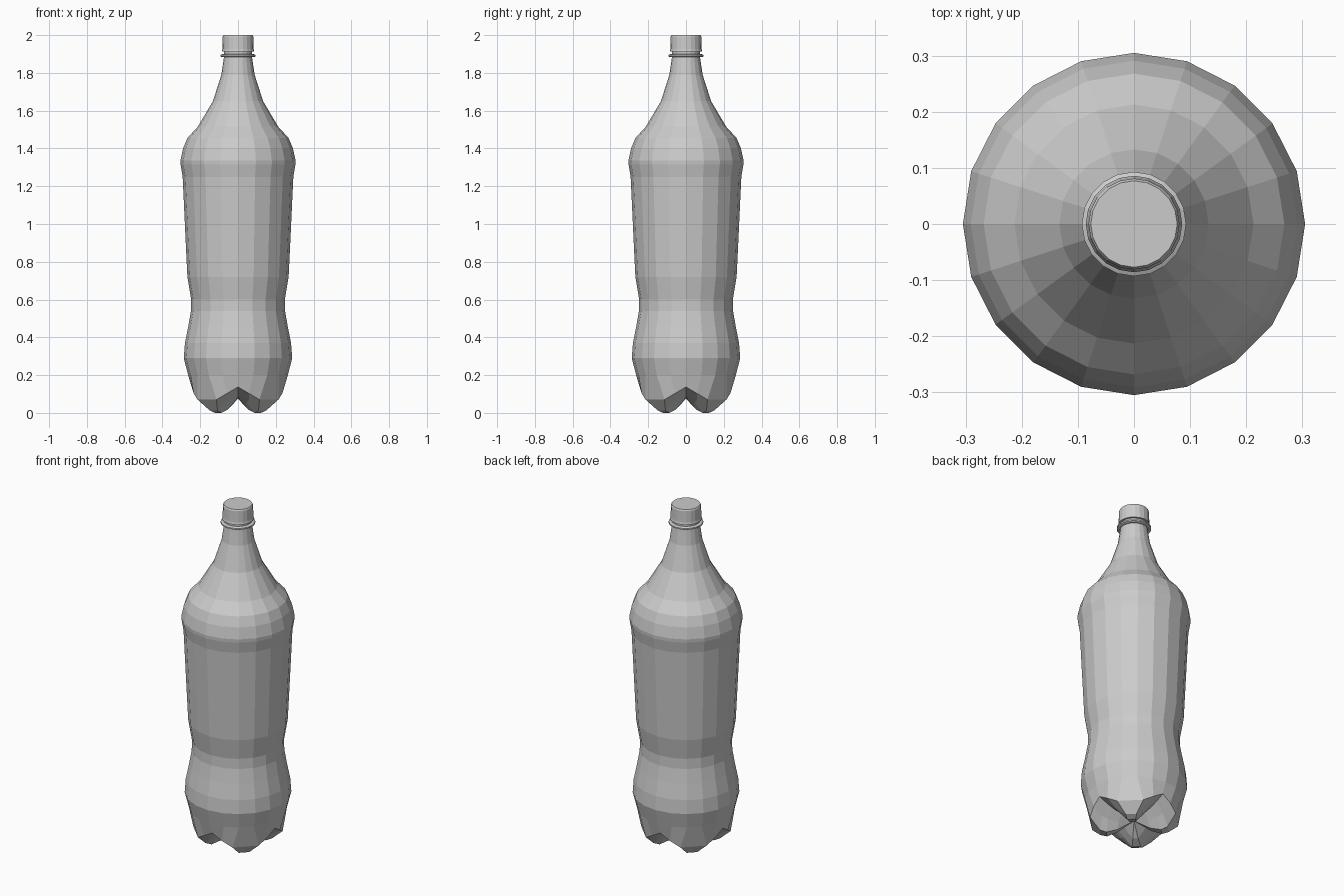
import bpy, bmesh
from math import cos, sin, radians

if "Cube" in bpy.data.objects:
    bpy.data.objects.remove(bpy.data.objects["Cube"])

N = 20  # sides around the bottle


def circle(r, z):
    return [(r * cos(radians(18 * i)), r * sin(radians(18 * i)), z) for i in range(N)]


def foot_ring(r, angles, heights):
    # 4-fold ring: valley, flank, foot, foot, flank repeated every 90 degrees
    pts = []
    for q in range(4):
        for a, z in zip(angles, heights):
            t = radians(a + 90 * q)
            pts.append((r * cos(t), r * sin(t), z))
    return pts


def loft(name, rings, bottom_tip=None):
    # skin consecutive rings, bottom to top, and close both ends
    bm = bmesh.new()
    loops = [[bm.verts.new(p) for p in ring] for ring in rings]
    for lo, hi in zip(loops, loops[1:]):
        for i in range(N):
            j = (i + 1) % N
            bm.faces.new((lo[i], lo[j], hi[j], hi[i]))
    bm.faces.new(loops[-1])
    if bottom_tip:
        tip = bm.verts.new(bottom_tip)
        for i in range(N):
            bm.faces.new((tip, loops[0][(i + 1) % N], loops[0][i]))
    else:
        bm.faces.new(loops[0][::-1])
    bmesh.ops.recalc_face_normals(bm, faces=bm.faces)
    mesh = bpy.data.meshes.new(name)
    bm.to_mesh(mesh)
    bm.free()
    obj = bpy.data.objects.new(name, mesh)
    bpy.context.collection.objects.link(obj)
    return obj


# Bottle body: four-lobed base, then the turned profile
even = (0, 18, 36, 54, 72)
base = [
    foot_ring(0.09, even, (0.085, 0.05, 0.018, 0.018, 0.05)),
    foot_ring(0.15, even, (0.10, 0.055, 0.0, 0.0, 0.055)),
    foot_ring(0.185, even, (0.112, 0.065, 0.013, 0.013, 0.065)),
    foot_ring(0.242, (0, 14, 28, 62, 76), (0.137, 0.103, 0.07, 0.07, 0.103)),
]
profile = [(0.264, 0.20), (0.287, 0.29), (0.281, 0.37), (0.263, 0.46),
           (0.249, 0.54), (0.248, 0.60), (0.268, 0.72), (0.279, 0.95),
           (0.293, 1.25), (0.304, 1.315), (0.305, 1.335), (0.291, 1.40),
           (0.268, 1.455), (0.213, 1.515), (0.133, 1.65), (0.088, 1.79),
           (0.075, 1.88), (0.075, 1.92)]
loft("bottle_body", base + [circle(r, z) for r, z in profile], (0, 0, 0.075))

# Neck collar under the cap
loft("neck_collar", [circle(r, z) for r, z in
                     [(0.085, 1.883), (0.093, 1.887), (0.093, 1.895), (0.085, 1.899)]])

# Screw cap
loft("screw_cap", [circle(r, z) for r, z in
                   [(0.086, 1.913), (0.083, 1.925), (0.081, 1.992), (0.077, 2.0)]])
